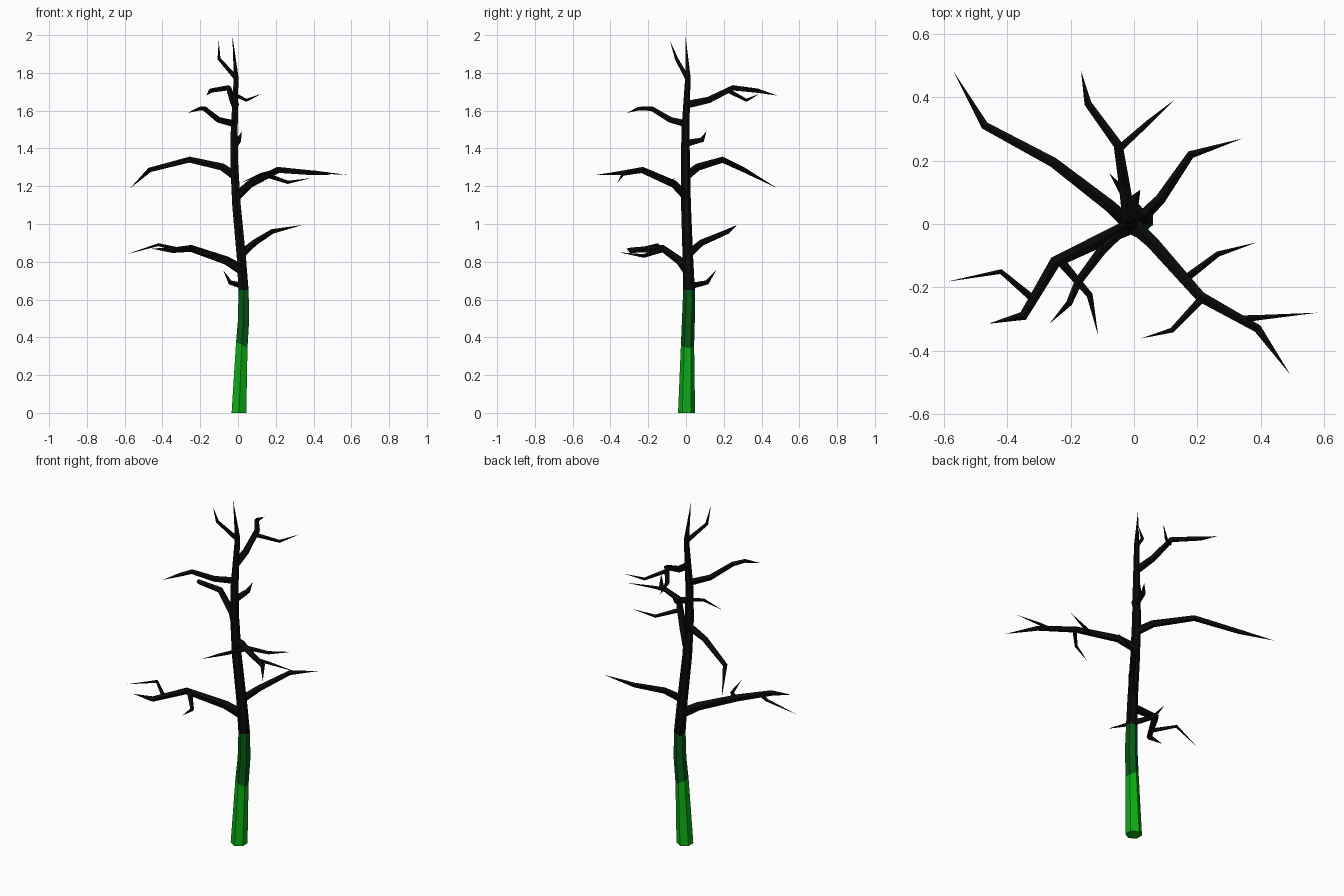
import bpy, bmesh, math
from mathutils import Vector

cube = bpy.data.objects.get("Cube")
if cube:
    bpy.data.objects.remove(cube, do_unlink=True)


def material(name, rgb):
    m = bpy.data.materials.new(name)
    m.use_nodes = True
    m.diffuse_color = (*rgb, 1)
    bsdf = m.node_tree.nodes["Principled BSDF"]
    bsdf.inputs["Base Color"].default_value = (*rgb, 1)
    bsdf.inputs["Roughness"].default_value = 0.8
    return m


bright_green = material("bright_green", (0.004, 0.42, 0.008))
dark_green = material("dark_green", (0.002, 0.1, 0.008))
black_bark = material("black_bark", (0.003, 0.003, 0.003))


def limb(name, points, radii, sides, mats, paint=None, tilt=None):
    """Faceted tapering tube along a path, ending in a point."""
    pts = [Vector(p) for p in points]
    bm = bmesh.new()
    rings = []
    for i, p in enumerate(pts[:-1]):
        ahead = (pts[i + 1] - p).normalized()
        behind = (p - pts[i - 1]).normalized() if i else ahead
        t = (ahead + behind).normalized()
        # Steep limbs take the front as reference, the others take up
        ref = Vector((0, -1, 0)) if abs(t.z) > 0.85 else Vector((0, 0, 1))
        if i == 0:
            u = (ref - t * ref.dot(t)).normalized()
        else:
            u = (u - t * u.dot(t)).normalized()
        v = t.cross(u)
        ring = []
        for k in range(sides):
            a = math.tau * k / sides
            ring.append(bm.verts.new(p + (u * math.cos(a) + v * math.sin(a)) * radii[i]))
        rings.append(ring)
    # Slanted colour boundary
    if tilt:
        idx, slope = tilt
        for vert in rings[idx]:
            vert.co.z -= slope * (vert.co.x - pts[idx].x)
    if abs(pts[0].z) < 1e-6:
        for vert in rings[0]:
            vert.co.z = 0
    tip = bm.verts.new(pts[-1])
    bm.faces.new(rings[0][::-1])
    for i, ring in enumerate(rings):
        for k in range(sides):
            n = (k + 1) % sides
            if i + 1 < len(rings):
                f = bm.faces.new((ring[k], ring[n], rings[i + 1][n], rings[i + 1][k]))
            else:
                f = bm.faces.new((ring[k], ring[n], tip))
            f.material_index = paint(i) if paint else 0
    bmesh.ops.recalc_face_normals(bm, faces=bm.faces)
    mesh = bpy.data.meshes.new(name)
    bm.to_mesh(mesh)
    bm.free()
    for m in mats:
        mesh.materials.append(m)
    obj = bpy.data.objects.new(name, mesh)
    bpy.context.scene.collection.objects.link(obj)
    return obj


def branch(name, base_radius, *points):
    """Branch whose thickness shrinks evenly, then comes to a point."""
    n = len(points) - 1
    radii = [base_radius * (1 - 0.6 * i / n) for i in range(n)]
    return limb(name, points, radii, 5, [black_bark])


# Trunk: bright foot, dark middle, black above
limb("trunk",
     [(.005, .003, 0), (.02, .008, .36), (.03, .013, .5), (.029, .016, .65), (.018, .01, .82),
      (-.008, 0, 1.1), (-.02, -.003, 1.32), (-.02, -.003, 1.5), (-.01, .01, 1.78), (-.03, -.003, 2)],
     [.045, .035, .034, .031, .028, .026, .024, .021, .014],
     6, [bright_green, dark_green, black_bark],
     paint=lambda i: 0 if i == 0 else 1 if i < 3 else 2, tilt=(1, .45))

# Lowest twig
branch("low_twig", .018, (.03, .02, .67), (-.04, .11, .69), (-.078, .16, .755))

# Low front branch with its twigs
branch("low_front_branch", .028, (.015, .005, .76), (-.06, -.03, .805),
       (-.25, -.12, .87), (-.35, -.29, .86), (-.46, -.315, .87))
branch("low_front_twig_outer", .012, (-.32, -.235, .865), (-.42, -.15, .89), (-.59, -.182, .84))
branch("low_front_twig_inner", .015, (-.23, -.12, .865), (-.14, -.225, .83), (-.113, -.353, .85))

# Low back branch
branch("low_back_branch", .022, (.015, .01, .84), (.085, .08, .9),
       (.18, .22, .96), (.342, .27, .995))

# Middle front branch with its twigs
branch("middle_front_branch", .025, (-.005, 0, 1.15), (.06, -.06, 1.21),
       (.21, -.23, 1.285), (.39, -.33, 1.27), (.493, -.475, 1.26))
branch("middle_front_twig_outer", .012, (.34, -.3, 1.275), (.4, -.295, 1.275), (.58, -.28, 1.26))
branch("middle_front_twig_side", .013, (.16, -.175, 1.255), (.265, -.095, 1.22), (.387, -.058, 1.243))
branch("middle_front_twig_inner", .012, (.21, -.24, 1.28), (.12, -.335, 1.262), (.02, -.362, 1.22))

# Middle back branch
branch("middle_back_branch", .024, (-.015, 0, 1.255), (-.08, .06, 1.3),
       (-.255, .195, 1.34), (-.47, .31, 1.285), (-.57, .482, 1.19))

# Stub on the back
branch("back_stub", .02, (-.015, 0, 1.425), (.005, .085, 1.445), (.02, .108, 1.49))

# Upper front branch
branch("upper_front_branch", .019, (-.02, 0, 1.53), (-.1, -.08, 1.55),
       (-.175, -.18, 1.61), (-.205, -.25, 1.61), (-.267, -.315, 1.588))

# Upper back branch with its twig
branch("upper_back_branch", .022, (-.015, .005, 1.63), (-.03, .12, 1.655),
       (-.05, .25, 1.72), (-.145, .38, 1.705), (-.167, .483, 1.68))
branch("upper_back_twig", .012, (-.05, .235, 1.7), (.045, .32, 1.655), (.125, .39, 1.69))

# Top twig
branch("top_twig", .013, (-.012, .005, 1.775), (-.1, -.05, 1.875), (-.102, -.085, 1.97))
